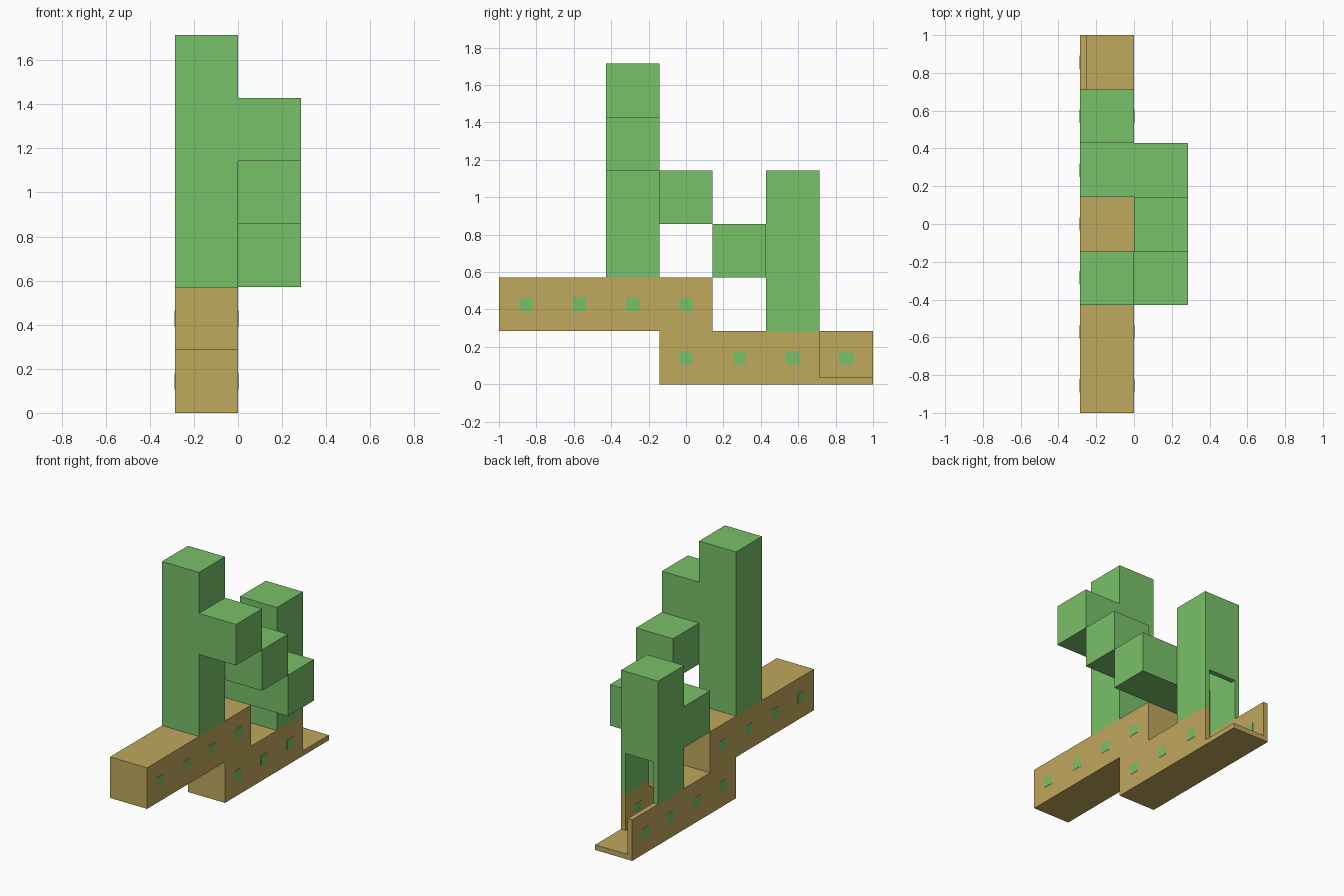
import bpy
import bmesh

cube = bpy.data.objects.get("Cube")
if cube:
    bpy.data.objects.remove(cube, do_unlink=True)

U = 2 / 7      # size of one building cell
T = 1 / 8      # wall thickness, in cells


def material(name, rgb):
    mat = bpy.data.materials.new(name)
    mat.use_nodes = True
    mat.diffuse_color = (*rgb, 1)
    mat.node_tree.nodes["Principled BSDF"].inputs["Base Color"].default_value = (*rgb, 1)
    return mat


GREEN = material("leaf_green", (0.191, 0.533, 0.138))
TAN = material("sandy_tan", (0.527, 0.392, 0.109))


def solid(name, mat, add, cut=()):
    """Skin of the added boxes minus the cut boxes; a box is (x0, x1, y0, y1, z0, z1) in cells."""
    boxes = list(add) + list(cut)
    grid = [sorted({b[2 * a + s] for b in boxes for s in (0, 1)}) for a in range(3)]

    def inside(p, b):
        return all(b[2 * a] < p[a] < b[2 * a + 1] for a in range(3))

    def filled(i):
        if any(i[a] < 0 or i[a] >= len(grid[a]) - 1 for a in range(3)):
            return False
        p = [(grid[a][i[a]] + grid[a][i[a] + 1]) / 2 for a in range(3)]
        return any(inside(p, b) for b in add) and not any(inside(p, b) for b in cut)

    bm = bmesh.new()
    nx, ny, nz = (len(g) - 1 for g in grid)
    for i in ((x, y, z) for x in range(nx) for y in range(ny) for z in range(nz)):
        if not filled(i):
            continue
        for a in range(3):
            for side in (0, 1):
                neighbour = list(i)
                neighbour[a] += 2 * side - 1
                if filled(neighbour):
                    continue
                b, c = (a + 1) % 3, (a + 2) % 3
                loop = [(0, 0), (1, 0), (1, 1), (0, 1)]
                verts = []
                for db, dc in (loop if side else loop[::-1]):
                    p = [0, 0, 0]
                    p[a] = grid[a][i[a] + side]
                    p[b] = grid[b][i[b] + db]
                    p[c] = grid[c][i[c] + dc]
                    verts.append(bm.verts.new((p[0] * U, p[1] * U - 1, p[2] * U)))
                bm.faces.new(verts)
    bmesh.ops.remove_doubles(bm, verts=bm.verts, dist=1e-5)
    bmesh.ops.dissolve_limit(bm, angle_limit=0.01, verts=bm.verts, edges=bm.edges)
    mesh = bpy.data.meshes.new(name)
    bm.to_mesh(mesh)
    bm.free()
    mesh.materials.append(mat)
    obj = bpy.data.objects.new(name, mesh)
    bpy.context.collection.objects.link(obj)
    return obj


IN = (-1 + T, -T)   # inner width of the hollow parts

# Stepped base: two overlapping beams, the lower one hollow with an open rear end
solid("stepped_beam", TAN,
      add=[(-1, 0, 0, 4, 1, 2), (-1, 0, 3, 7, 0, 1)],
      cut=[(*IN, 3 + T, 6, T, 1 - T),
           (*IN, 5 + T, 6, T, 1),
           (-1 + T, 0, 6, 7, T, 1)])

# Front tower with its top side block
solid("front_tower", GREEN, add=[(-1, 0, 2, 3, 2, 6), (0, 1, 2, 3, 4, 5)])

# Middle block of the descending steps
solid("middle_step", GREEN, add=[(0, 1, 3, 4, 3, 4)])

# Hollow rear tower with a doorway, and its arm ending in the lowest step
solid("rear_tower", GREEN,
      add=[(-1, 0, 5, 6, 1, 4), (-1, 1, 4, 5, 2, 3)],
      cut=[(*IN, 5 + T, 6 - T, 1, 4 - T),
           (*IN, 6 - T, 6, 1, 2),
           (-1 + T, 1 - T, 4 + T, 5 - T, 2 + T, 3 - T),
           (*IN, 5 - T, 5 + T, 2 + T, 3 - T)])

# Small square studs centred on each cell of the beams, on both sides
P = 0.007   # plate thickness in cells


def stud(name, x, y, z, facing):
    x0, x1 = sorted((x, x + facing * P))
    solid(name, GREEN, add=[(x0, x1, y - T, y + T, z - T, z + T)])


for row, first, z in (("upper", 0, 1.5), ("lower", 3, 0.5)):
    for k in range(4):
        y = first + k + 0.5
        stud(f"{row}_stud_right_{k + 1}", -1, y, z, -1)
        open_end = row == "lower" and k == 3
        stud(f"{row}_stud_left_{k + 1}", -1 + T if open_end else 0, y, z, 1)

# Studs on the inner walls behind the doorway
stud("inner_stud_left", -T, 5.5, 0.5, -1)
stud("inner_stud_right", -1 + T, 5.5, 0.5, 1)
